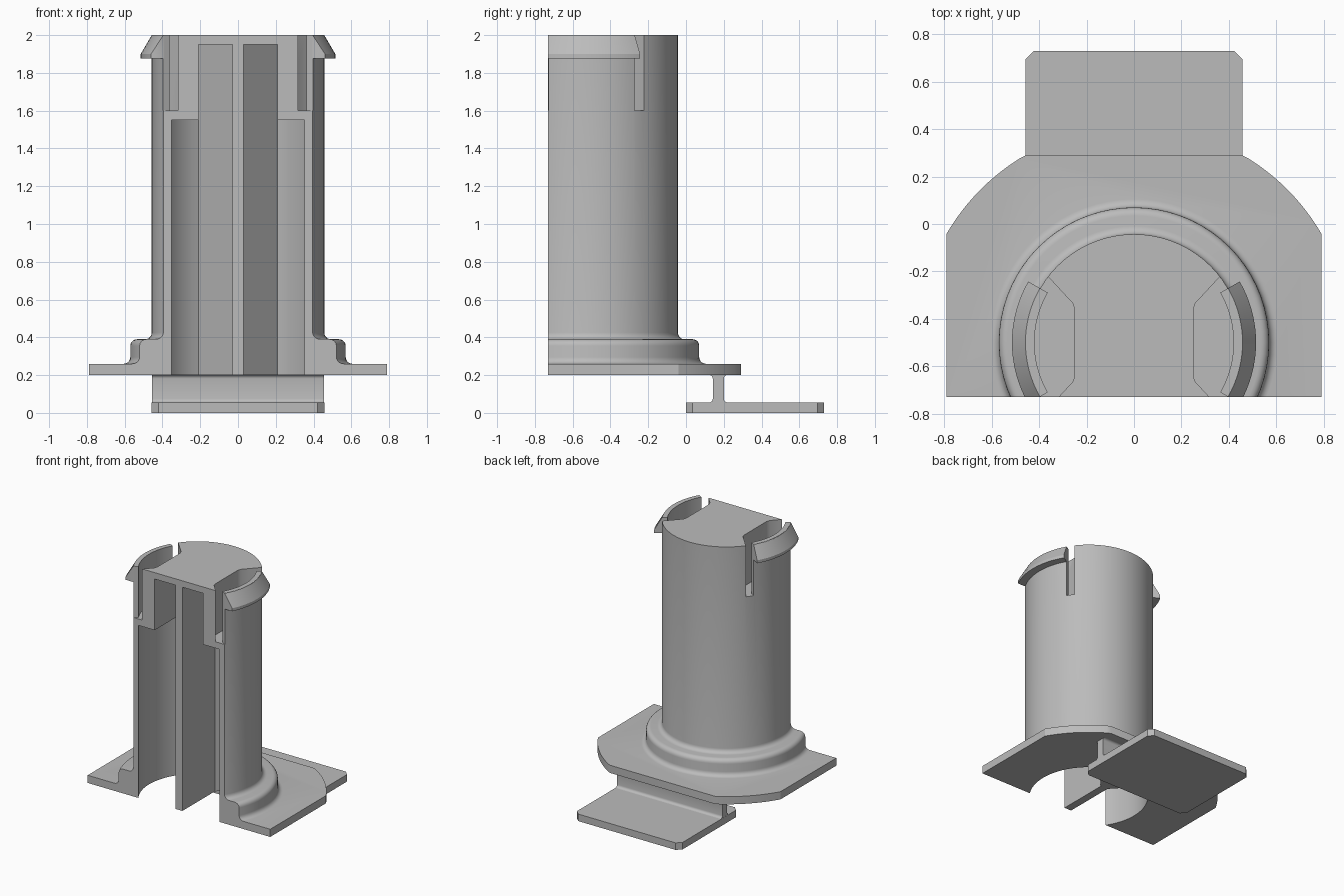
import bpy, bmesh, math

if "Cube" in bpy.data.objects:
    bpy.data.objects.remove(bpy.data.objects["Cube"])

AXIS_Y = -0.5      # centre line of the post
CUT_Y = -0.73      # flat sectioned front
WALL_R, BORE_R = 0.457, 0.42

grey = bpy.data.materials.new("plain_grey")
grey.use_nodes = True
grey.diffuse_color = (0.5, 0.5, 0.5, 1)
grey.node_tree.nodes["Principled BSDF"].inputs["Base Color"].default_value = (0.5, 0.5, 0.5, 1)


def make(name, bm):
    bmesh.ops.recalc_face_normals(bm, faces=bm.faces)
    mesh = bpy.data.meshes.new(name)
    bm.to_mesh(mesh)
    bm.free()
    mesh.materials.append(grey)
    obj = bpy.data.objects.new(name, mesh)
    bpy.context.collection.objects.link(obj)
    return obj


def prism(name, outline, low, high, along_x=False):
    """Extrude an outline up z, or a (y, z) outline along x."""
    bm = bmesh.new()
    place = (lambda p, h: (h, p[0], p[1])) if along_x else (lambda p, h: (p[0], p[1], h))
    face = bm.faces.new([bm.verts.new(place(p, low)) for p in outline])
    out = bmesh.ops.extrude_face_region(bm, geom=[face])
    verts = [g for g in out["geom"] if isinstance(g, bmesh.types.BMVert)]
    bmesh.ops.translate(bm, verts=verts, vec=place((0, 0), high - low))
    return make(name, bm)


def arc(r, a0, a1, n, cx=0, cy=0):
    return [(cx + r * math.cos(math.radians(a0 + (a1 - a0) * i / n)),
             cy + r * math.sin(math.radians(a0 + (a1 - a0) * i / n))) for i in range(n + 1)]


def sweep(name, profile, a0, a1, n):
    """Turn an (r, z) profile about the post axis; partial turns are capped."""
    bm = bmesh.new()
    full = a1 - a0 == 360
    rings = [[bm.verts.new((r * x, AXIS_Y + r * y, z)) for r, z in profile]
             for x, y in arc(1, a0, a1, n)]
    m = len(profile)
    for a, b in zip(rings, rings[1:]):
        for i in range(m - 1 if full else m):
            j = (i + 1) % m
            bm.faces.new((a[i], a[j], b[j], b[i]))
    if not full:
        bm.faces.new(rings[0])
        bm.faces.new(rings[-1])
    bmesh.ops.remove_doubles(bm, verts=bm.verts, dist=1e-5)
    return make(name, bm)


def combine(obj, other, operation="DIFFERENCE", keep=False):
    mod = obj.modifiers.new("combine", "BOOLEAN")
    mod.operation, mod.solver, mod.object = operation, "EXACT", other
    bpy.context.view_layer.update()
    evaluated = obj.evaluated_get(bpy.context.evaluated_depsgraph_get())
    mesh = bpy.data.meshes.new_from_object(evaluated)
    obj.modifiers.clear()
    obj.data = mesh
    if not keep:
        bpy.data.objects.remove(other)


def flip(points, side):
    return [(side * x, AXIS_Y + y) for x, y in points]


# Post with rounded collar and solid top
profile = ([(0, 0.23), (0.605, 0.23), (0.605, 0.26)]
           + arc(0.035, 270, 180, 5, 0.605, 0.295)
           + arc(0.035, 0, 90, 5, 0.535, 0.355)
           + arc(0.035, 270, 180, 5, 0.492, 0.425)
           + [(WALL_R, 2), (0, 2)])
body = sweep("post_and_flange", profile, 0, 360, 72)

# Flange plate with corners rounded about the post axis
corner = math.degrees(math.asin(0.79 / 0.914))
right_arc = arc(0.914, 90 - corner, 60, 16, 0, AXIS_Y)
right_arc = [p for p in right_arc if p[1] < 0.29] + [(0.455, 0.29)]
outline = [(0.79, -0.85)] + right_arc
outline += [(-x, y) for x, y in reversed(outline)]
combine(body, prism("plate", outline, 0.2, 0.26), "UNION")

for side in (1, -1):
    # Deep hollow beside the central rib, whose root flares at the back
    flare = [(0.03, -0.32), (0.03, 0.17), (0.21, 0.364)]
    low = flare + arc(BORE_R, 59, -48, 24)
    combine(body, prism("low_hollow", flip(low, side), 0.1, 1.55))
    high = flare + [(0.21, -0.32)]
    combine(body, prism("high_hollow", flip(high, side), 1.5, 1.95))

    # Open pocket behind each spring clip, with slots through the wall
    half = [(0.25, 0.14), (0.258, 0.165), (0.36, 0.275), (0.46, 0.36), (0.52, 0.30)]
    pocket = half + arc(BORE_R, 30, -30, 16) + [(x, -y) for x, y in reversed(half)]
    combine(body, prism("pocket", flip(pocket, side), 1.6, 2.1))

# Flat sectioned front
front_cutter = prism("front_cutter", [(-1, -1.5), (1, -1.5), (1, CUT_Y), (-1, CUT_Y)], -0.5, 2.5)
combine(body, front_cutter, keep=True)
parts = [body]

# Barbed lips of the spring clips
barb = [(0.45, 1.877), (0.515, 1.877), (0.515, 1.9), (0.458, 1.998), (0.45, 1.998)]
for name, turn in (("left_clip_barb", 0), ("right_clip_barb", 180)):
    lip = sweep(name, barb, turn - 30, turn + 30, 16)
    combine(lip, front_cutter, keep=True)
    parts.append(lip)
bpy.data.objects.remove(front_cutter)

# Lower tongue with clipped corners
w, c = 0.457, 0.035
tongue = [(w - c, 0), (w, c), (w, 0.73 - c), (w - c, 0.73)]
tongue += [(-x, y) for x, y in reversed(tongue)]
parts.append(prism("tongue", tongue, 0, 0.055))

# Filleted web joining the tongue to the flange
f = 0.02
web = (arc(f, 270, 360, 4, 0.142 - f, 0.055 + f) + arc(f, 0, 90, 4, 0.142 - f, 0.201 - f)
       + arc(f, 90, 180, 4, 0.2 + f, 0.201 - f) + arc(f, 180, 270, 4, 0.2 + f, 0.055 + f))
parts.append(prism("web", web, -0.456, 0.456, along_x=True))

bpy.ops.object.select_all(action="DESELECT")
for obj in parts:
    obj.select_set(True)
bpy.context.view_layer.objects.active = body
bpy.ops.object.shade_smooth_by_angle(angle=math.radians(30))
